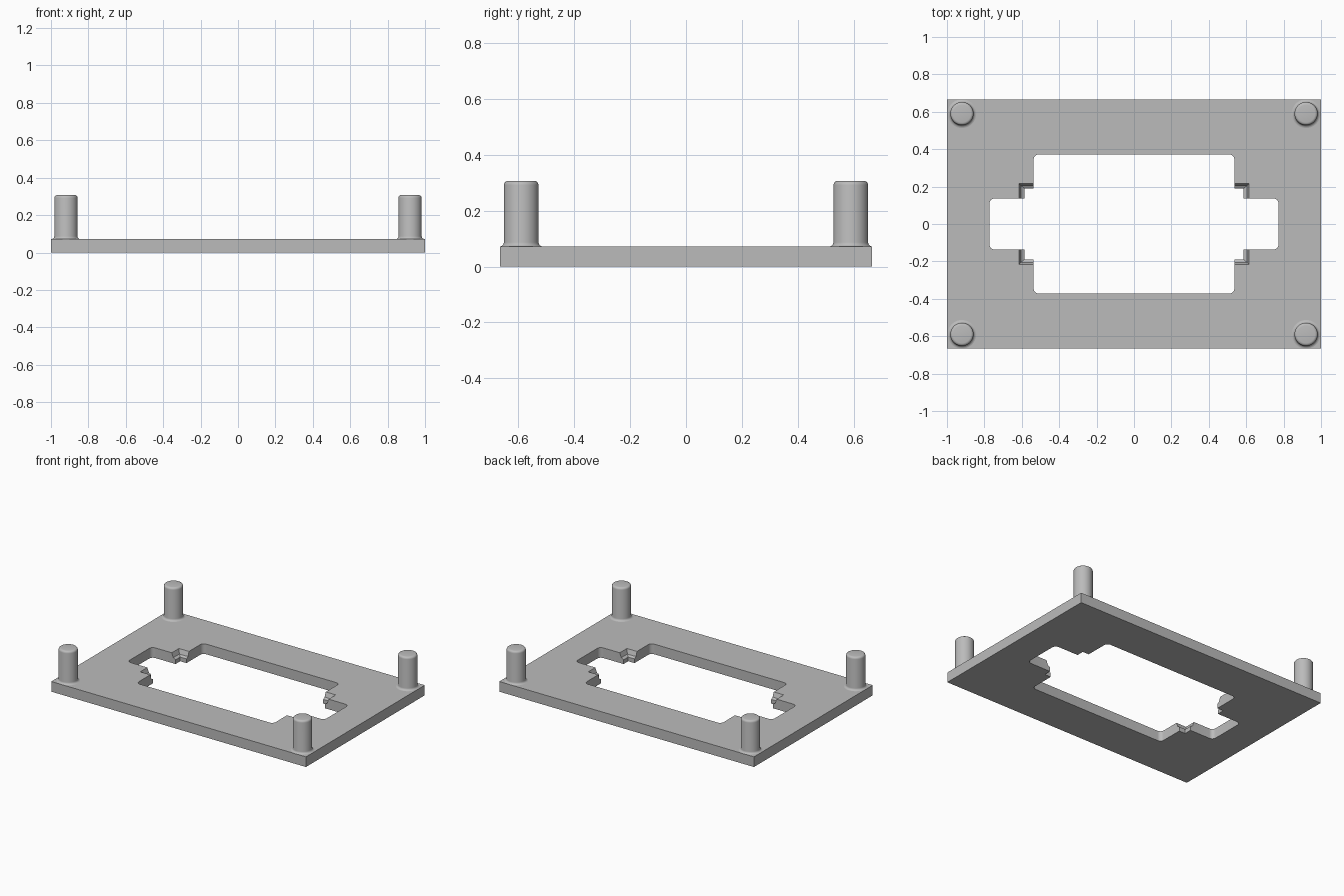
import bpy, bmesh
from math import sin, cos, pi

cube = bpy.data.objects.get("Cube")
if cube:
    bpy.data.objects.remove(cube, do_unlink=True)

grey = bpy.data.materials.new("plain grey")
grey.use_nodes = True
colour = (0.5, 0.5, 0.5, 1)
grey.diffuse_color = colour
grey.node_tree.nodes["Principled BSDF"].inputs["Base Color"].default_value = colour

THICK = 0.072


def make(name, bm):
    bmesh.ops.recalc_face_normals(bm, faces=bm.faces)
    mesh = bpy.data.meshes.new(name)
    bm.to_mesh(mesh)
    bm.free()
    mesh.materials.append(grey)
    obj = bpy.data.objects.new(name, mesh)
    bpy.context.collection.objects.link(obj)
    return obj


def smooth(obj):
    bpy.ops.object.select_all(action='DESELECT')
    obj.select_set(True)
    bpy.context.view_layer.objects.active = obj
    bpy.ops.object.shade_smooth_by_angle(angle=pi / 6)


def loft(bm, rings):
    """Capped skin through rings of equal point count."""
    rows = [[bm.verts.new(p) for p in ring] for ring in rings]
    n = len(rows[0])
    for a, b in zip(rows, rows[1:]):
        for i in range(n):
            j = (i + 1) % n
            bm.faces.new((a[i], a[j], b[j], b[i]))
    bm.faces.new(rows[0])
    bm.faces.new(rows[-1])


def corner(x, y, r=0.028, steps=6):
    """Rounded outer corner, counter-clockwise."""
    return [(x - r + r * cos(a), y - r + r * sin(a))
            for a in (pi / 2 * i / steps for i in range(steps + 1))]


def opening(z, nx, ny):
    """Window with side slots and a notch reaching (nx, ny) in each inner corner."""
    q = corner(0.773, 0.137) + [(nx, 0.137), (nx, ny), (0.537, ny)] + corner(0.537, 0.372)
    half = q + [(-x, y) for x, y in reversed(q)]
    return [(x, y, z) for x, y in half + [(-x, -y) for x, y in half]]


# Base plate
bm = bmesh.new()
loft(bm, [[(-1, -0.666, z), (1, -0.666, z), (1, 0.666, z), (-1, 0.666, z)] for z in (0, THICK)])
plate = make("base_plate", bm)

# Central opening with stepped notches
bm = bmesh.new()
loft(bm, [opening(*level) for level in (
    (-0.1, 0.586, 0.189), (0.03, 0.586, 0.189), (0.04, 0.604, 0.205),
    (THICK, 0.616, 0.217), (0.15, 0.616, 0.217))])
cutter = make("opening_cutter", bm)
cutter.hide_render = True
cut = plate.modifiers.new("opening", 'BOOLEAN')
cut.operation = 'DIFFERENCE'
cut.solver = 'EXACT'
cut.object = cutter
bpy.context.view_layer.objects.active = plate
bpy.ops.object.modifier_apply(modifier=cut.name)
bpy.data.objects.remove(cutter, do_unlink=True)
smooth(plate)

# Corner pegs: flared foot, straight shaft, rounded top
R, TOP, SIDES, ROUND = 0.062, 0.307, 40, 0.015
profile = [(R + ROUND * (1 - sin(a)), THICK + ROUND * (1 - cos(a)))
           for a in (pi / 8 * i for i in range(5))]
profile += [(R - ROUND * (1 - cos(a)), TOP - ROUND * (1 - sin(a)))
            for a in (pi / 8 * i for i in range(5))]
for yname, sy in (("front", -1), ("back", 1)):
    for xname, sx in (("right", -1), ("left", 1)):
        bm = bmesh.new()
        loft(bm, [[(r * cos(2 * pi * i / SIDES), r * sin(2 * pi * i / SIDES), z)
                   for i in range(SIDES)] for r, z in profile])
        peg = make(f"{yname}_{xname}_peg", bm)
        peg.location = (0.92 * sx, 0.59 * sy, 0)
        smooth(peg)
